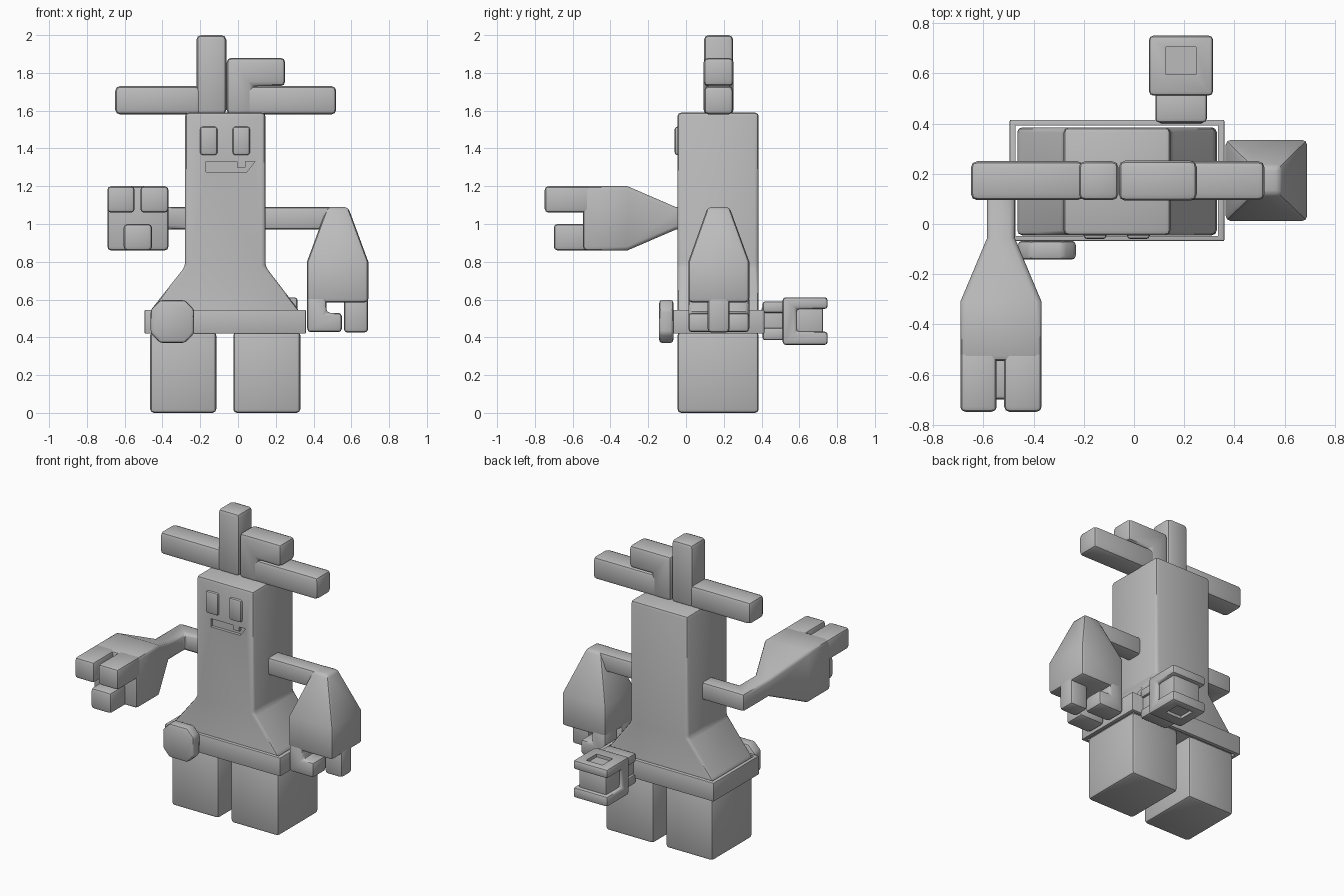
import bpy, bmesh

if "Cube" in bpy.data.objects:
    bpy.data.objects.remove(bpy.data.objects["Cube"])

grey = bpy.data.materials.new("plain grey")
grey.diffuse_color = (0.5, 0.5, 0.5, 1)
grey.use_nodes = True
grey.node_tree.nodes["Principled BSDF"].inputs["Base Color"].default_value = grey.diffuse_color


def activate(ob):
    bpy.ops.object.select_all(action='DESELECT')
    ob.select_set(True)
    bpy.context.view_layer.objects.active = ob


def finish(name, bm, bevel, segments=2):
    """Turn a bmesh into an object with softened edges."""
    bmesh.ops.recalc_face_normals(bm, faces=bm.faces)
    me = bpy.data.meshes.new(name)
    bm.to_mesh(me)
    bm.free()
    me.materials.append(grey)
    ob = bpy.data.objects.new(name, me)
    bpy.context.collection.objects.link(ob)
    activate(ob)
    if bevel:
        m = ob.modifiers.new("soft_edges", 'BEVEL')
        m.width, m.segments, m.limit_method = bevel, segments, 'ANGLE'
        m.angle_limit = 0.52
        bpy.ops.object.modifier_apply(modifier=m.name)
    bpy.ops.object.shade_smooth_by_angle(angle=0.7)
    return ob


def loft(name, rings, bevel=0.02):
    """Skin a row of equal-sized point rings and cap both ends."""
    bm = bmesh.new()
    vs = [[bm.verts.new(p) for p in r] for r in rings]
    n = len(rings[0])
    for a, b in zip(vs, vs[1:]):
        for i in range(n):
            j = (i + 1) % n
            bm.faces.new((a[i], a[j], b[j], b[i]))
    bm.faces.new(vs[0])
    bm.faces.new(vs[-1])
    return finish(name, bm, bevel)


def rect(z, x0, x1, y0, y1):
    return [(x0, y0, z), (x1, y0, z), (x1, y1, z), (x0, y1, z)]


def box(name, x, y, z, bevel=0.02):
    return loft(name, [rect(z[0], *x, *y), rect(z[1], *x, *y)], bevel)


def extrude_y(name, outline, y0, y1, bevel=0.02):
    """Extrude an x-z outline along y."""
    return loft(name, [[(x, y, z) for x, z in outline] for y in (y0, y1)], bevel)


def cut(ob, cutter):
    m = ob.modifiers.new("cut", 'BOOLEAN')
    m.operation, m.object, m.solver = 'DIFFERENCE', cutter, 'EXACT'
    activate(ob)
    bpy.ops.object.modifier_apply(modifier=m.name)
    bpy.data.objects.remove(cutter, do_unlink=True)
    activate(ob)
    bpy.ops.object.shade_smooth_by_angle(angle=0.7)


Y0, Y1 = -0.045, 0.385

# Trunk with flared hem, and a carved mouth with one tooth
trunk = loft("trunk", [rect(0.42, -0.465, 0.325, Y0, Y1), rect(0.54, -0.465, 0.325, Y0, Y1),
                       rect(0.775, -0.28, 0.145, Y0, Y1), rect(1.59, -0.28, 0.145, Y0, Y1)])
mouth = [(-0.17, 1.275), (0.045, 1.275), (0.09, 1.33), (0.04, 1.33),
         (0.04, 1.3), (-0.005, 1.3), (-0.005, 1.33), (-0.17, 1.33)]
cut(trunk, extrude_y("mouth_cutter", mouth, -0.1, -0.025, 0))

# Eyes
for side, x in (("left", -0.155), ("right", 0.0175)):
    box("eye_" + side, (x - 0.046, x + 0.046), (-0.06, -0.02), (1.365, 1.515), 0.014)

# Legs
for side, x in (("left", (-0.465, -0.115)), ("right", (-0.025, 0.33))):
    box("leg_" + side, x, (Y0, Y1), (0.0, 0.43))

# Belt ring and buckle plate
belt = box("belt", (-0.495, 0.36), (-0.068, 0.415), (0.42, 0.545), 0.005)
cut(belt, box("belt_cutter", (-0.472, 0.335), (-0.047, 0.392), (0.3, 0.7), 0))
c = 0.05
x0, x1, z0, z1 = -0.462, -0.232, 0.37, 0.598
extrude_y("buckle", [(x0 + c, z0), (x1 - c, z0), (x1, z0 + c), (x1, z1 - c),
                     (x1 - c, z1), (x0 + c, z1), (x0, z1 - c), (x0, z0 + c)], -0.142, -0.067, 0.016)

# Branches on the head
B0, B1 = 0.095, 0.25
box("branch_tall", (-0.22, -0.062), (B0, B1), (1.58, 2.0), 0.025)
box("branch_left", (-0.65, -0.2), (B0, B1), (1.58, 1.73), 0.025)
box("branch_right", (0.0, 0.52), (B0, B1), (1.58, 1.73), 0.025)
extrude_y("branch_bent", [(-0.06, 1.58), (0.08, 1.58), (0.08, 1.73), (0.25, 1.73),
                          (0.25, 1.88), (-0.06, 1.88)], B0 - 0.002, B1 + 0.002, 0.025)


# Left arm: out sideways, bent forward, widening into a hand
def fwd(y, hx, z0, z1, skew=0.0):
    x = -0.53
    return [(x + hx, y - skew, z0), (x - hx, y + skew, z0), (x - hx, y + skew, z1), (x + hx, y - skew, z1)]


start = [(-0.26, 0.115, 0.97), (-0.26, 0.225, 0.97), (-0.26, 0.225, 1.09), (-0.26, 0.115, 1.09)]
loft("arm_left", [start, fwd(0.17, 0.055, 0.97, 1.09, 0.055), fwd(-0.055, 0.055, 0.97, 1.09),
                  fwd(-0.31, 0.162, 0.86, 1.2), fwd(-0.545, 0.162, 0.86, 1.2)])
for i, x in enumerate(((-0.692, -0.547), (-0.517, -0.368))):
    box("finger_left_%d" % (i + 1), x, (-0.748, -0.5), (1.06, 1.2))
box("thumb_left", (-0.605, -0.455), (-0.7, -0.5), (0.86, 1.0))

# Right arm: out sideways, hand hanging down with curled fingers
box("arm_right", (0.13, 0.53), (0.115, 0.23), (0.97, 1.09))
loft("hand_right", [rect(1.09, 0.472, 0.583, 0.115, 0.23), rect(0.8, 0.365, 0.69, 0.012, 0.335),
                    rect(0.585, 0.365, 0.69, 0.012, 0.335)])
curl = [(0.366, 0.427), (0.55, 0.427), (0.55, 0.53), (0.468, 0.53), (0.468, 0.62), (0.366, 0.62)]
for i, y in enumerate(((0.012, 0.155), (0.192, 0.335))):
    extrude_y("finger_right_%d" % (i + 1), curl, *y)
box("thumb_right", (0.56, 0.689), (0.115, 0.23), (0.425, 0.62))

# Lantern hanging on the back of the belt
for name, z in (("top", (0.53, 0.59)), ("bottom", (0.385, 0.45))):
    box("hook_" + name, (0.085, 0.29), (0.405, 0.53), z, 0.014)
box("hook_core", (0.1, 0.275), (0.4, 0.53), (0.42, 0.56), 0.01)
frame = loft("lantern_frame", [
    [(x, y, z) for y, z in ((0.512, 0.36), (0.75, 0.36), (0.75, 0.43), (0.585, 0.43),
                            (0.585, 0.55), (0.75, 0.55), (0.75, 0.612), (0.512, 0.612))]
    for x in (0.06, 0.315)], 0.016)
for z in ((0.592, 0.7), (0.3, 0.38)):
    cut(frame, box("lantern_cutter", (0.127, 0.247), (0.595, 0.705), z, 0))
box("lantern_glass", (0.085, 0.29), (0.57, 0.725), (0.41, 0.57), 0.012)
